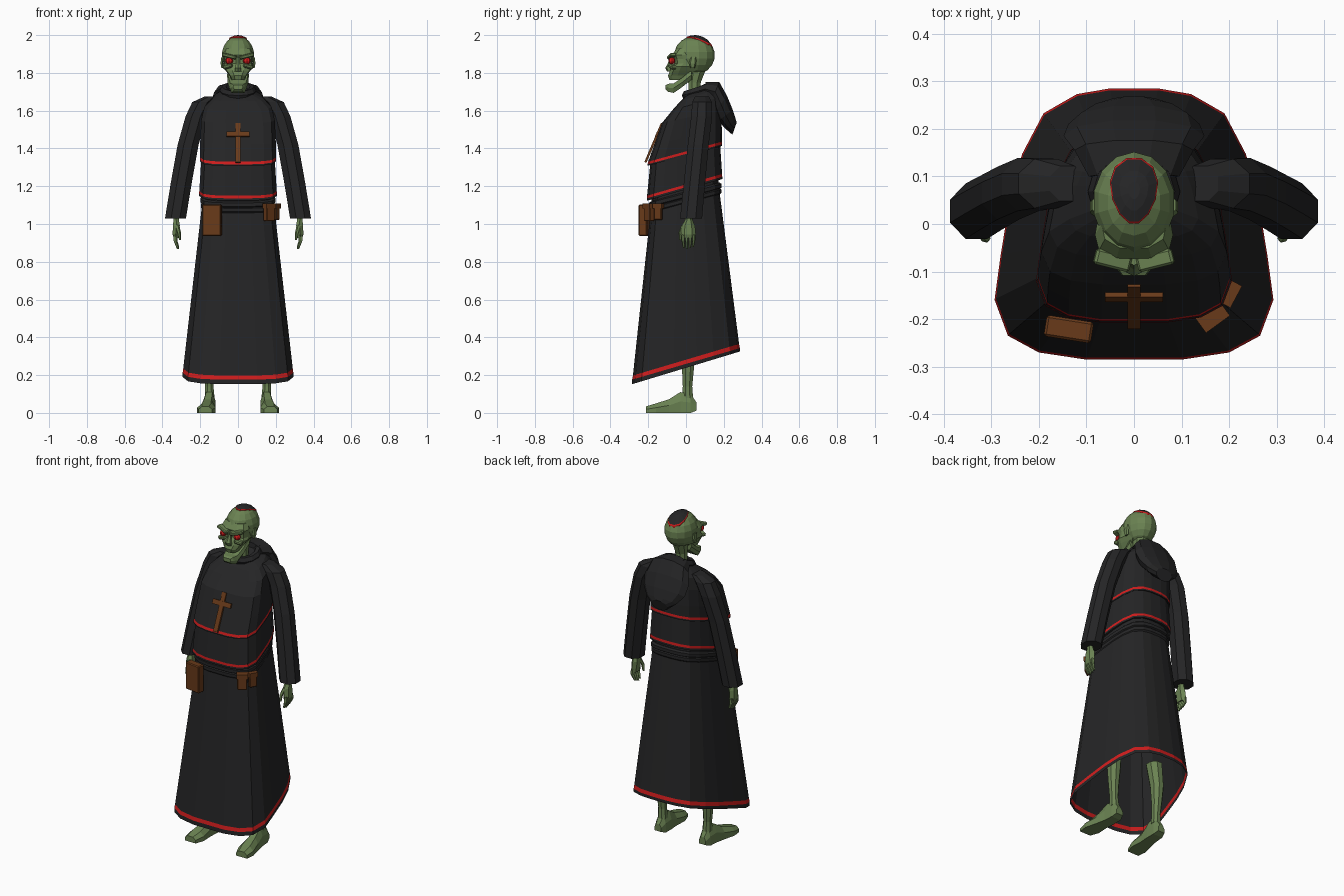
import bpy, bmesh, math
from mathutils import Matrix, Vector


def material(name, r, g, b):
    m = bpy.data.materials.new(name)
    m.diffuse_color = (r, g, b, 1)
    return m


BLACK = material("black_cloth", 0.018, 0.018, 0.019)
RED = material("red_trim", 0.62, 0.012, 0.012)
GREEN = material("green_skin", 0.145, 0.225, 0.085)
BROWN = material("brown_leather", 0.14, 0.042, 0.01)


def finish(name, bm, mats, mirror=False):
    bmesh.ops.recalc_face_normals(bm, faces=bm.faces)
    me = bpy.data.meshes.new(name)
    bm.to_mesh(me)
    bm.free()
    for m in mats:
        me.materials.append(m)
    ob = bpy.data.objects.new(name, me)
    bpy.context.collection.objects.link(ob)
    if mirror:
        ob.modifiers.new("mirror", 'MIRROR')
    return ob


def loft(name, rings, mats, red_bands=(), start=True, end=True, mirror=False):
    """Skin a list of equal-length rings; listed bands take the second material."""
    bm = bmesh.new()
    vs = [[bm.verts.new(p) for p in r] for r in rings]
    n = len(vs[0])
    for i in range(len(vs) - 1):
        for j in range(n):
            k = (j + 1) % n
            f = bm.faces.new((vs[i][j], vs[i][k], vs[i + 1][k], vs[i + 1][j]))
            f.material_index = 1 if i in red_bands else 0
    if start:
        bm.faces.new(vs[0][::-1])
    if end:
        bm.faces.new(vs[-1])
    return finish(name, bm, mats, mirror)


def tube(name, path, mat, n=8, mirror=False):
    """Limb from level ellipses (x, y, z, rx, ry)."""
    a = [2 * math.pi * (i + .5) / n for i in range(n)]
    return loft(name, [[(x + rx * math.cos(t), y + ry * math.sin(t), z) for t in a]
                       for x, y, z, rx, ry in path], [mat], mirror=mirror)


def box(name, loc, size, mat, rot=(0, 0, 0), mirror=False, bevel=0.0):
    bm = bmesh.new()
    bmesh.ops.create_cube(bm, size=1)
    bmesh.ops.scale(bm, vec=size, verts=bm.verts)
    if bevel:
        bmesh.ops.bevel(bm, geom=bm.edges[:], offset=bevel, segments=1, affect='EDGES')
    for axis, ang in zip('XYZ', rot):
        bmesh.ops.rotate(bm, matrix=Matrix.Rotation(math.radians(ang), 3, axis), verts=bm.verts)
    bmesh.ops.translate(bm, vec=loc, verts=bm.verts)
    return finish(name, bm, [mat], mirror)


def ball(name, loc, radii, mat, u=12, v=8, mirror=False):
    bm = bmesh.new()
    bmesh.ops.create_uvsphere(bm, u_segments=u, v_segments=v, radius=1)
    bmesh.ops.scale(bm, vec=radii, verts=bm.verts)
    bmesh.ops.translate(bm, vec=loc, verts=bm.verts)
    return finish(name, bm, [mat], mirror)


# Robe outline: half of it, from front to back, mirrored into a closed loop
HALF = [(.1, -.28), (.2, -.265), (.265, -.23), (.293, -.155), (.28, -.06), (.26, .06),
        (.235, .15), (.19, .235), (.12, .275), (.05, .287)]
LOOP = HALF + [(-x, y) for x, y in reversed(HALF)]


def robe_ring(w, yf, yb, zf, zb):
    out = []
    for x, y in LOOP:
        t = (y + .28) / .567
        out.append((x * w / .293, yf + t * (yb - yf), zf + t * (zb - zf)))
    return out


def robe(name, specs, red_bands=(), start=False, end=False):
    return loft(name, [robe_ring(*s) for s in specs], [BLACK, RED], red_bands, start, end)


# Robe and cape tiers
robe("skirt", [(.293, -.285, .285, .152, .325), (.293, -.285, .285, .176, .343),
               (.29, -.281, .281, .198, .365), (.192, -.188, .175, 1.06, 1.19)], (1,), end=True)
robe("belt", [(.188, -.185, .178, 1.055, 1.155), (.197, -.194, .187, 1.065, 1.165),
              (.197, -.194, .187, 1.083, 1.183), (.191, -.188, .181, 1.088, 1.188),
              (.199, -.196, .189, 1.093, 1.193), (.199, -.196, .189, 1.112, 1.212),
              (.188, -.185, .178, 1.12, 1.22)], start=True, end=True)
robe("waist", [(.187, -.182, .172, 1.05, 1.18), (.187, -.182, .172, 1.25, 1.36)])
robe("lower_cape", [(.186, -.18, .17, 1.13, 1.245), (.206, -.207, .192, 1.124, 1.238),
                    (.206, -.207, .192, 1.136, 1.25), (.205, -.206, .191, 1.15, 1.265),
                    (.192, -.185, .178, 1.36, 1.46)], (2,))
robe("upper_cape", [(.186, -.18, .17, 1.315, 1.42), (.202, -.204, .191, 1.308, 1.413),
                    (.202, -.204, .191, 1.316, 1.422), (.201, -.2, .19, 1.33, 1.436),
                    (.2, -.168, .19, 1.42, 1.50), (.195, -.127, .185, 1.535, 1.60),
                    (.178, -.07, .175, 1.605, 1.67), (.135, -.03, .155, 1.65, 1.71),
                    (.07, .01, .125, 1.685, 1.735)], (2,), end=True)


# Hood: collar around the neck and the bag hanging down the back
def hood_ring(y, z, w, ty, tz, n=10):
    a = [2 * math.pi * i / n for i in range(n)]
    return [(w * math.cos(t), y + ty * math.sin(t), z + tz * math.sin(t)) for t in a]


loft("hood", [hood_ring(*s) for s in [
    (.10, 1.715, .095, .005, .04), (.155, 1.70, .125, .022, .055), (.185, 1.635, .148, .034, .045),
    (.21, 1.575, .138, .04, .03), (.235, 1.53, .10, .03, .025), (.257, 1.505, .055, .012, .034)]], [BLACK])
collar = []
for i in range(12):
    t = 2 * math.pi * i / 12
    c = Vector((.075 * math.sin(t), .068 - .068 * math.cos(t), 1.705 - .025 * math.cos(t)))
    d = Vector((math.sin(t), -math.cos(t), 0))
    collar.append([c + d * .022 * math.cos(s) + Vector((0, 0, .026 * math.sin(s)))
                   for s in (0, 1.05, 2.09, 3.14, 4.19, 5.24)])
loft("hood_collar", collar + [collar[0]], [BLACK], start=False, end=False)

# Arms
tube("sleeve", [(.14, .085, 1.675, .04, .04), (.185, .085, 1.645, .062, .056), (.222, .083, 1.57, .06, .06),
                (.264, .065, 1.42, .06, .06), (.30, .045, 1.22, .06, .061), (.331, .027, 1.03, .06, .063)],
     BLACK, mirror=True)
tube("hand", [(.328, .015, 1.06, .018, .02), (.327, .015, 1.02, .017, .02), (.326, .012, .99, .021, .036),
              (.33, .012, .945, .019, .04), (.328, .012, .925, .014, .036)], GREEN, 6, True)
for i in range(4):
    y = -.016 + i * .019
    tube("finger", [(.33, y, .945, .012, .009), (.332, y, .912, .011, .0085),
                    (.318, y * .8 + .003, .868 + .005 * abs(i - 1), .007, .006)], GREEN, 5, True)
tube("thumb", [(.322, -.01, .995, .011, .014), (.312, -.03, .955, .01, .01), (.307, -.03, .915, .006, .006)],
     GREEN, 5, True)

# Legs and feet
tube("shin", [(.15, .008, .08, .028, .032), (.152, .008, .14, .024, .027), (.155, .01, .22, .03, .033),
              (.155, .012, .32, .038, .042), (.145, .0, .46, .045, .05)], GREEN, 8, True)
feet = []
for y, x, w, z0, z1 in [(.056, .15, .022, .012, .055), (.025, .15, .032, 0, .10), (-.03, .152, .034, 0, .11),
                        (-.09, .16, .038, 0, .072), (-.16, .167, .049, 0, .05), (-.213, .173, .036, 0, .034)]:
    m = z0 + (z1 - z0) * .55
    feet.append([(x - w, y, z0), (x + w, y, z0), (x + w, y, m), (x + w * .5, y, z1),
                 (x - w * .5, y, z1), (x - w, y, m)])
loft("foot", feet, [GREEN], mirror=True)

# Head
C, R = (0, .045, 1.893), (.088, .108, .102)
ball("cranium", C, R, GREEN, 14, 9)


def face_ring(z, w, yf, yb):
    return [(-w * .45, yf, z), (w * .45, yf, z), (w * .9, yf + .018, z), (w, yf + .05, z),
            (w * .8, yb, z), (-w * .8, yb, z), (-w, yf + .05, z), (-w * .9, yf + .018, z)]


loft("face", [face_ring(*s) for s in [
    (1.762, .034, -.088, .0), (1.785, .045, -.095, .02), (1.812, .066, -.085, .05),
    (1.835, .081, -.075, .07), (1.85, .078, -.063, .08), (1.873, .078, -.065, .08),
    (1.895, .082, -.073, .07), (1.93, .068, -.05, .05)]], [GREEN])
box("brow", (.045, -.076, 1.889), (.078, .034, .02), GREEN, (0, -13, 14), True, .005)
box("cheekbone", (.054, -.072, 1.834), (.05, .032, .022), GREEN, (0, 15, 22), True, .006)
ball("eye", (.047, -.075, 1.864), (.021, .018, .018), RED, 8, 6, True)
tube("nose", [(0, -.085, 1.808, .02, .016), (0, -.093, 1.826, .019, .017), (0, -.082, 1.85, .012, .014),
              (0, -.075, 1.885, .012, .012)], GREEN, 6)
tube("ear", [(.083, .035, 1.825, .006, .012), (.086, .035, 1.85, .008, .02), (.084, .04, 1.885, .005, .016)],
     GREEN, 5, True)
# Lower jaw: side bars and a protruding chin
jaw = []
for y, w, z0, z1 in [(.03, .058, 1.765, 1.815), (-.02, .055, 1.725, 1.775), (-.065, .046, 1.694, 1.745),
                     (-.095, .036, 1.70, 1.742), (-.108, .026, 1.713, 1.735)]:
    jaw.append([(-w * .75, y, z0), (w * .75, y, z0), (w, y, (z0 + z1) / 2), (w * .9, y, z1),
                (-w * .9, y, z1), (-w, y, (z0 + z1) / 2)])
loft("jaw", jaw, [GREEN])
tube("neck", [(0, .05, 1.64, .045, .045), (0, .045, 1.70, .034, .034), (0, .045, 1.75, .034, .036),
              (0, .06, 1.82, .045, .05)], GREEN, 8)


# Skullcap: an egg-shaped patch laid over the crown, with a red rim
def cap_ring(s, lift, n=12):
    pts = []
    for i in range(n):
        t = 2 * math.pi * (i + .5) / n
        x = s * .05 * math.cos(t) * (1 + .2 * math.sin(t))
        y = .07 + s * .071 * math.sin(t)
        q = 1 - (x / R[0]) ** 2 - ((y - C[1]) / R[1]) ** 2
        pts.append((x, y, C[2] + R[2] * math.sqrt(max(q, 0)) + lift))
    return pts


loft("skullcap", [cap_ring(1.0, -.012), cap_ring(1.0, .003), cap_ring(.95, .005), cap_ring(.6, .005),
                  cap_ring(.25, .005)], [BLACK, RED], (0, 1))

# Cross leaning on the chest
box("cross_upright", (0, -.171, 1.43), (.028, .012, .225), BROWN, (-23, 0, 0))
box("cross_bar", (0, -.152, 1.475), (.122, .014, .028), BROWN, (-23, 0, 0))

# Belt items
box("book", (-.137, -.221, 1.02), (.1, .045, .165), BROWN, (0, 0, -9), bevel=.005)
for name, loc, size, turn in [("front_pouch", (.165, -.195, 1.058), (.055, .032, .085), 36),
                              ("side_pouch", (.203, -.147, 1.062), (.045, .02, .08), 62)]:
    box(name, loc, size, BROWN, (0, 0, turn), bevel=.004)
    box(name + "_flap", (loc[0], loc[1], 1.095), (size[0] + .007, size[1] + .007, .028), BROWN, (0, 0, turn))
